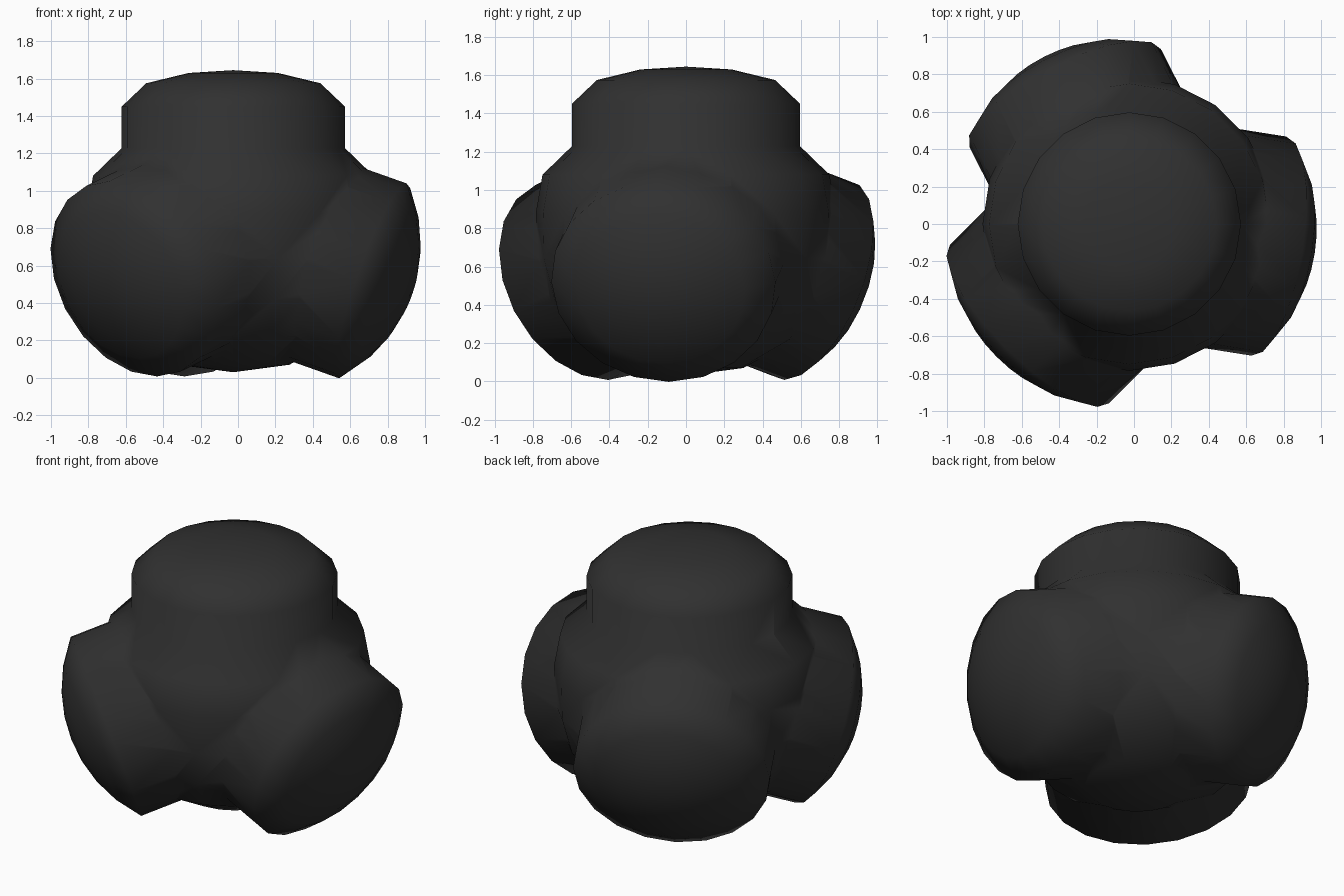
import bpy, bmesh, math
from mathutils import Vector

if "Cube" in bpy.data.objects:
    bpy.data.objects.remove(bpy.data.objects["Cube"])

SIDES = 20
CX = -0.025
mat = bpy.data.materials.new("dark_grey")
mat.diffuse_color = (0.03, 0.03, 0.03, 1)
mat.use_nodes = True
mat.node_tree.nodes["Principled BSDF"].inputs["Base Color"].default_value = mat.diffuse_color


def lathe(name, origin, axis, side, r_side, r_up, prof, tip_h, base_h):
    """Revolve a (radius, height) profile around an axis, with pointed centre caps."""
    up = axis.cross(side)
    bm = bmesh.new()
    rings = []
    for r, h in prof:
        ring = []
        for i in range(SIDES):
            a = 2 * math.pi * i / SIDES
            ring.append(bm.verts.new(origin + axis * h
                                     + side * (r * r_side * math.cos(a))
                                     + up * (r * r_up * math.sin(a))))
        rings.append(ring)
    tip = bm.verts.new(origin + axis * tip_h)
    base = bm.verts.new(origin + axis * base_h)
    for i in range(SIDES):
        j = (i + 1) % SIDES
        for lo, hi in zip(rings, rings[1:]):
            bm.faces.new((lo[i], lo[j], hi[j], hi[i]))
        bm.faces.new((rings[-1][i], rings[-1][j], tip))
        bm.faces.new((rings[0][j], rings[0][i], base))
    bmesh.ops.recalc_face_normals(bm, faces=bm.faces)
    me = bpy.data.meshes.new(name)
    bm.to_mesh(me)
    bm.free()
    me.materials.append(mat)
    ob = bpy.data.objects.new(name, me)
    bpy.context.collection.objects.link(ob)
    return ob


X, Z = Vector((1, 0, 0)), Vector((0, 0, 1))

# core with a sloping shoulder, filling the valleys between the arms
core = [(0.3, 0.07), (0.57, 0.22), (0.72, 0.42), (0.78, 0.64),
        (0.785, 0.88), (0.75, 1.08), (0.59, 1.235)]
body = lathe("four_armed_block", Vector((CX, 0, 0)), Z, X, 1, 1, core, 1.24, 0.03)

# upright arm
top = [(1, 0.745), (1, 1.45), (0.78, 1.575), (0.4, 1.63)]
arms = [lathe("top_arm", Vector((CX, 0, 0)), Z, X, 0.597, 0.597, top, 1.645, 0.745)]

# three legs splayed outward and slightly down, with spherical ends
RIM, CAP = 0.80, 0.215
R = (0.57 ** 2 + CAP ** 2) / (2 * CAP)
leg = [(1, 0.0), (1, RIM)]
for f in (0.75, 0.5, 0.25):
    leg.append((f, RIM + CAP - R + math.sqrt(R * R - (f * 0.57) ** 2)))
for name, deg, width, lift, tilt_deg in (("right_leg", -9, 0.593, 0.783, -19.3),
                                         ("back_leg", 117, 0.575, 0.79, -19),
                                         ("front_leg", 225, 0.60, 0.79, -19)):
    a, t = math.radians(deg), math.radians(tilt_deg)
    axis = Vector((math.cos(a) * math.cos(t), math.sin(a) * math.cos(t), math.sin(t)))
    side = Vector((-math.sin(a), math.cos(a), 0))
    arms.append(lathe(name, Vector((CX, 0, lift)), axis, side, width, 0.552, leg, RIM + CAP, 0.0))

# fuse everything into one solid
for part in arms:
    mod = body.modifiers.new("union", 'BOOLEAN')
    mod.operation = 'UNION'
    mod.solver = 'EXACT'
    mod.object = part
bpy.context.view_layer.objects.active = body
body.select_set(True)
for mod in list(body.modifiers):
    bpy.ops.object.modifier_apply(modifier=mod.name)
for part in arms:
    bpy.data.objects.remove(part, do_unlink=True)

bpy.ops.object.shade_smooth_by_angle(angle=math.radians(60))
